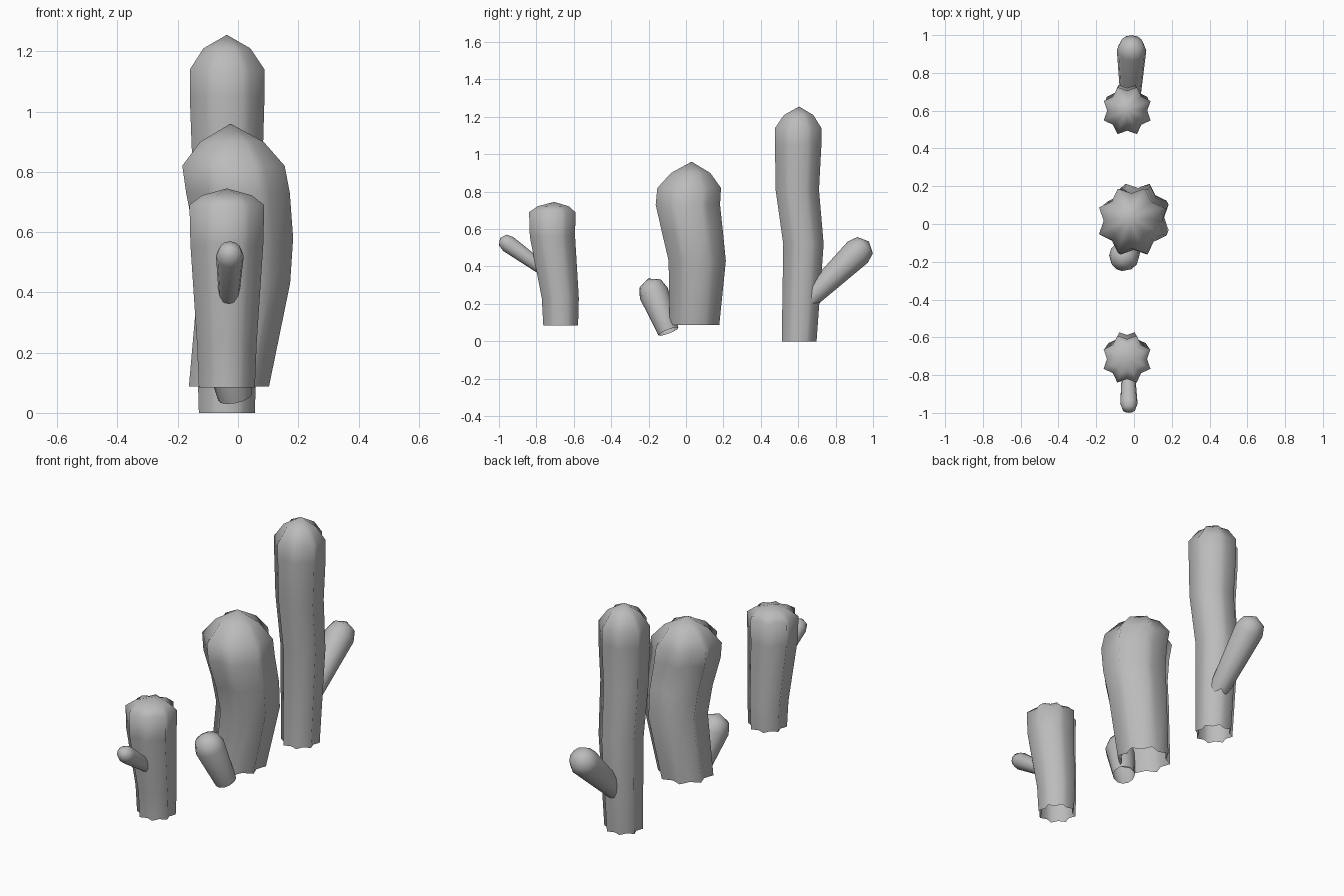
import bpy, bmesh, math
from mathutils import Vector

if "Cube" in bpy.data.objects:
    bpy.data.objects.remove(bpy.data.objects["Cube"])

# Mid-grey surface shared by every part
grey = bpy.data.materials.new("mid_grey")
grey.diffuse_color = (0.5, 0.5, 0.5, 1)
grey.use_nodes = True
grey.node_tree.nodes["Principled BSDF"].inputs["Base Color"].default_value = grey.diffuse_color


def skin(name, rings, tip):
    """Bridge rings of points, close the top with a tip, leave the base open."""
    bm = bmesh.new()
    loops = [[bm.verts.new(p) for p in ring] for ring in rings]
    n = len(loops[0])
    for lo, hi in zip(loops, loops[1:]):
        for i in range(n):
            j = (i + 1) % n
            bm.faces.new((lo[i], lo[j], hi[j], hi[i]))
    top = bm.verts.new(tip)
    for i in range(n):
        bm.faces.new((loops[-1][i], loops[-1][(i + 1) % n], top))
    for f in bm.faces:
        f.smooth = True
    mesh = bpy.data.meshes.new(name)
    bm.to_mesh(mesh)
    bm.free()
    mesh.materials.append(grey)
    ob = bpy.data.objects.new(name, mesh)
    bpy.context.collection.objects.link(ob)
    return ob


def trunk(name, sections, tip, ribs=8, valley=0.79):
    """Ribbed column; sections are (x, y, z, half width)."""
    rings = []
    for x, y, z, half in sections:
        peak = half / math.cos(math.pi / ribs)
        ring = []
        for i in range(ribs * 2):
            a = math.pi * i / ribs
            r = peak if i % 2 else peak * valley
            ring.append((x + r * math.cos(a), y + r * math.sin(a), z))
        rings.append(ring)
    return skin(name, rings, tip)


def arm(name, base, end, r_base, r_end, cap, sides=12):
    """Tapered round branch with a domed end."""
    base, end = Vector(base), Vector(end)
    d = (end - base).normalized()
    u = Vector((1, 0, 0))
    u = (u - d * u.dot(d)).normalized()
    v = d.cross(u)
    rings = []
    for c, r in ((base, r_base), (end, r_end), (end + d * cap * 0.65, r_end * 0.77)):
        rings.append([c + r * (u * math.cos(t) + v * math.sin(t))
                      for t in (2 * math.pi * i / sides for i in range(sides))])
    return skin(name, rings, end + d * cap)


# Tall cactus
trunk("tall_trunk", [
    (-.037, .605, 0, .093), (-.037, .628, .52, .108), (-.035, .595, .81, .116),
    (-.036, .60, 1.05, .124), (-.036, .60, 1.14, .124), (-.037, .602, 1.21, .078)],
    (-.037, .605, 1.255))
arm("tall_arm", (-.02, .633, .202), (-.013, .919, .477), .05, .078, .082)

# Wide middle cactus
trunk("middle_trunk", [
    (-.03, .045, .088, .133), (.02, .06, .43, .153), (.02, .035, .58, .163),
    (0, .01, .73, .172), (-.015, .017, .82, .17), (-.02, .025, .90, .105)],
    (-.025, .03, .96))
arm("middle_arm", (-.01, -.094, .052), (-.053, -.172, .257), .057, .08, .085)

# Short cactus
trunk("short_trunk", [
    (-.037, -.67, .085, .093), (-.037, -.672, .23, .099), (-.037, -.714, .56, .121),
    (-.037, -.715, .69, .124), (-.037, -.71, .722, .083)],
    (-.037, -.705, .745))
arm("short_arm", (-.03, -.77, .39), (-.027, -.95, .52), .034, .046, .055)
